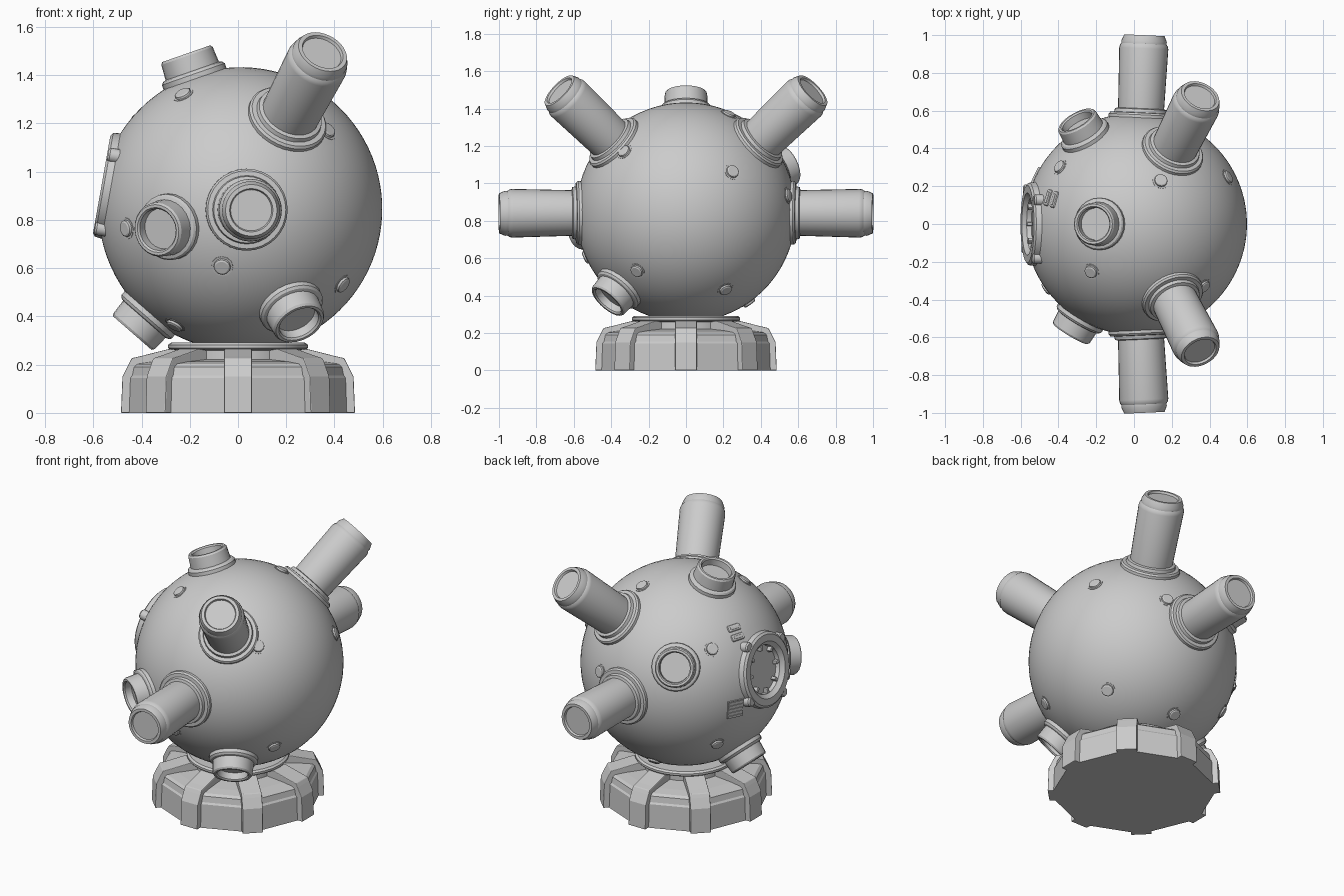
import bpy, bmesh, math
from mathutils import Vector, Matrix

if "Cube" in bpy.data.objects:
    bpy.data.objects.remove(bpy.data.objects["Cube"])

C = Vector((0.01, 0, 0.845))   # centre of the sphere
R = 0.588


def aim(direction, origin=C):
    """Matrix whose z axis follows the direction."""
    q = Vector(direction).to_track_quat('Z', 'Y')
    return Matrix.Translation(origin) @ q.to_matrix().to_4x4()


def finish(name, bm, matrix, smooth=True, bevel=0):
    bmesh.ops.recalc_face_normals(bm, faces=bm.faces)
    me = bpy.data.meshes.new(name)
    bm.to_mesh(me)
    bm.free()
    ob = bpy.data.objects.new(name, me)
    bpy.context.collection.objects.link(ob)
    ob.matrix_world = matrix
    if smooth:
        bpy.ops.object.select_all(action='DESELECT')
        ob.select_set(True)
        bpy.context.view_layer.objects.active = ob
        bpy.ops.object.shade_smooth_by_angle(angle=math.radians(30))
    if bevel:
        m = ob.modifiers.new("edge_bevel", 'BEVEL')
        m.width, m.segments = bevel, 2
    return ob


def lathe(name, profile, matrix, segs=32, smooth=True):
    """Revolve (radius, height) points around local z."""
    bm = bmesh.new()
    rings = []
    for r, h in profile:
        if r < 1e-5:
            rings.append([bm.verts.new((0, 0, h))])
        else:
            rings.append([bm.verts.new((r * math.cos(a), r * math.sin(a), h))
                          for a in (math.tau * i / segs for i in range(segs))])
    for a, b in zip(rings, rings[1:]):
        for i in range(segs):
            j = (i + 1) % segs
            if len(a) == 1:
                bm.faces.new((a[0], b[i], b[j]))
            elif len(b) == 1:
                bm.faces.new((a[i], a[j], b[0]))
            else:
                bm.faces.new((a[i], a[j], b[j], b[i]))
    return finish(name, bm, matrix, smooth)


def box(name, size, matrix, bevel=0):
    bm = bmesh.new()
    bmesh.ops.create_cube(bm, size=1, matrix=Matrix.Diagonal((*size, 1)))
    return finish(name, bm, matrix, False, bevel)


# Sphere shell, revolved around the hatch axis with the recessed hatch included
hatch = aim((-0.985, 0, 0.175))
t0 = math.asin(0.222 / R)
shell = [(0, .538), (.138, .538), (.142, .562), (.148, .566), (.165, .584),
         (.205, .584), (.218, .574)]
shell += [(R * math.sin(t), R * math.cos(t))
          for t in (t0 + (math.pi - t0) * i / 40 for i in range(41))]
shell[-1] = (0, -R)
lathe("sphere_shell", shell, hatch, 72)

# Hatch studs inside the rim and lugs on its outside
for i in range(8):
    rot = hatch @ Matrix.Rotation(math.tau * i / 8, 4, 'Z')
    box(f"hatch_stud_{i}", (.03, .02, .03), rot @ Matrix.Translation((.127, 0, .55)), .004)
for i in range(4):
    a = math.radians(35 + 90 * i)
    lathe(f"hatch_lug_{i}", [(.03, .52), (.03, .572), (.024, .58), (0, .58)],
          hatch @ Matrix.Translation((.22 * math.cos(a), .22 * math.sin(a), 0)), 16)

# Four long barrels, mirrored front to back
barrel = [(.17, .54), (.17, .578), (.162, .588), (.142, .590), (.138, .608), (.122, .612),
          (.130, .93), (.127, .945), (.120, .955), (.120, .970), (.107, 1.0), (.090, 1.0),
          (.085, .988), (0, .988)]
for side, s in (("front", -1), ("back", 1)):
    lathe(f"{side}_barrel", barrel, aim((.045, s, -.005)))
    lathe(f"{side}_upper_barrel", barrel, aim((.335, s * .665, .64)))

# Five short hollow ports
port = [(.138, .55), (.138, .592), (.130, .602), (.117, .606), (.113, .672), (.106, .682),
        (.094, .682), (.087, .674), (.085, .635), (0, .635)]
for i, d in enumerate([(-.34, -.57, -.085), (-.225, 0, .645), (.24, -.41, -.465),
                       (-.44, 0, -.505), (-.31, .54, .25)]):
    lathe(f"port_{i}", port, aim(d), 24)

# Small round bolts scattered over the shell
bolt = [(.046, -.01), (.045, .003), (.036, .003), (.034, .012), (.027, .016), (0, .016)]
for i, d in enumerate([(-.235, -.25, .47), (-.075, -.53, -.237), (.42, -.26, -.31),
                       (-.47, -.34, -.08), (-.27, -.2, -.478), (.36, -.33, .325),
                       (.48, .245, .215), (.36, .21, -.41), (.13, .225, .515),
                       (-.40, .30, .30), (.2, .54, .09), (-.42, .28, -.29),
                       (-.025, .335, -.48)]):
    n = Vector(d).normalized()
    lathe(f"bolt_{i}", bolt, aim(n, C + n * (R - .003)), 12)

# Pair of rounded slots above the hatch
n = Vector((-.45, .135, .355)).normalized()
for i in (-1, 1):
    m = aim(n, C + n * (R - .003))
    box(f"slot_frame_{i + 1}", (.088, .04, .02), m @ Matrix.Translation((0, .028 * i, 0)), .009)
    box(f"slot_pad_{i + 1}", (.062, .018, .02), m @ Matrix.Translation((0, .028 * i, .003)), .004)

# Slatted vent beside the hatch
n = Vector((-.52, .25, -.055)).normalized()
m = aim(n, C + n * (R - .004))
box("vent_plate", (.1, .11, .014), m)
for i in range(5):
    box(f"vent_slat_{i}", (.094, .012, .014), m @ Matrix.Translation((0, -.044 + .022 * i, .004)))

# Octagonal pedestal with round collar
turn = Matrix.Identity(4)
lathe("pedestal_body", [(0, 0), (.475, 0), (.47, .145), (.462, .155), (.455, .190), (.44, .203),
                        (.38, .212), (.26, .222), (0, .222)], turn, 8, False)
lathe("pedestal_collar", [(.25, .2), (.25, .258), (.285, .264), (.29, .27), (.29, .282),
                          (.278, .291), (0, .291)], turn, 32)

# Eight ribs clasping the pedestal corners
rib = [(.22, 0), (.485, 0), (.479, .15), (.452, .205), (.44, .227), (.40, .236),
       (.29, .264), (.22, .264)]
for i in range(8):
    bm = bmesh.new()
    face = bm.faces.new([bm.verts.new((r, -.058, z)) for r, z in rib])
    new = bmesh.ops.extrude_face_region(bm, geom=[face])["geom"]
    bmesh.ops.translate(bm, vec=(0, .116, 0),
                        verts=[v for v in new if isinstance(v, bmesh.types.BMVert)])
    finish(f"pedestal_rib_{i}", bm, Matrix.Rotation(math.tau * i / 8, 4, 'Z'), False, .004)
